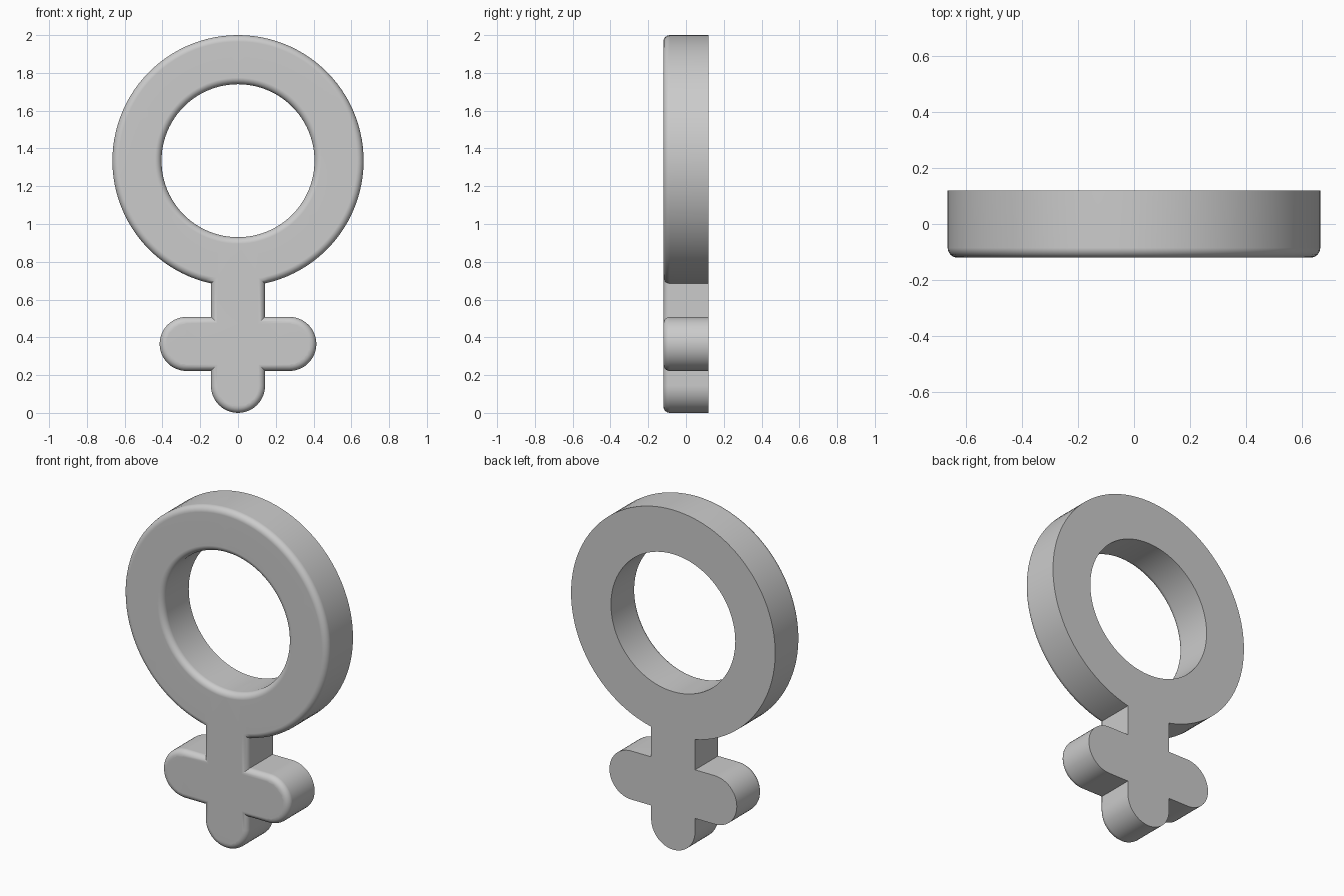
import bpy, bmesh
from math import sin, cos, pi, asin

if "Cube" in bpy.data.objects:
    bpy.data.objects.remove(bpy.data.objects["Cube"])

RING_Z, RING_R, HOLE_R = 1.335, 0.665, 0.405   # ring centre height and radii
HALF_W, BAR_Z, ARM_X = 0.143, 0.365, 0.272     # limb half width, crossbar height, arm cap centre
DEPTH, FILLET, STEPS = 0.12, 0.035, 6          # half thickness and front rounding


def arc(cx, cz, r, a0, a1, n):
    return [(cx + r * cos(a0 + (a1 - a0) * i / n), cz + r * sin(a0 + (a1 - a0) * i / n))
            for i in range(n + 1)]


def outer_outline(d):
    """Ring, stem, crossbar and foot as one outline, inset by d."""
    r, w = RING_R - d, HALF_W - d
    a = asin(w / r)
    return (arc(0, RING_Z, r, -pi / 2 + a, 3 * pi / 2 - a, 96)
            + [(-w, BAR_Z + w)]
            + arc(-ARM_X, BAR_Z, w, pi / 2, 3 * pi / 2, 24)
            + [(-w, BAR_Z - w)]
            + arc(0, HALF_W, w, pi, 2 * pi, 24)
            + [(w, BAR_Z - w)]
            + arc(ARM_X, BAR_Z, w, -pi / 2, pi / 2, 24)
            + [(w, BAR_Z + w)])


def hole_outline(d):
    return arc(0, RING_Z, HOLE_R + d, 0, 2 * pi, 96)[:-1]


# Layers from the flat back to the rounded front: (y, inset)
layers = [(DEPTH, 0.0)]
for i in range(STEPS + 1):
    t = pi / 2 * i / STEPS
    layers.append((-DEPTH + FILLET * (1 - sin(t)), FILLET * (1 - cos(t))))

bm = bmesh.new()
back_edges, front_edges = [], []

# Outer and inner walls
for outline in (outer_outline, hole_outline):
    loops = [[bm.verts.new((x, y, z)) for x, z in outline(d)] for y, d in layers]
    n = len(loops[0])
    for la, lb in zip(loops, loops[1:]):
        for i in range(n):
            j = (i + 1) % n
            bm.faces.new((la[i], la[j], lb[j], lb[i]))
    for loop, store in ((loops[0], back_edges), (loops[-1], front_edges)):
        store += [bm.edges.get((loop[i], loop[(i + 1) % n])) for i in range(n)]

# Flat back and front caps
for edges in (back_edges, front_edges):
    bmesh.ops.triangle_fill(bm, use_beauty=True, use_dissolve=False, edges=edges)
bmesh.ops.recalc_face_normals(bm, faces=bm.faces[:])

mesh = bpy.data.meshes.new("ring_and_cross_symbol")
bm.to_mesh(mesh)
bm.free()
symbol = bpy.data.objects.new("ring_and_cross_symbol", mesh)
bpy.context.collection.objects.link(symbol)

# Smooth shading with flat caps
bpy.context.view_layer.objects.active = symbol
symbol.select_set(True)
bpy.ops.object.shade_smooth_by_angle(angle=pi / 6)
weighted = symbol.modifiers.new("flat_caps", 'WEIGHTED_NORMAL')
weighted.keep_sharp = True
